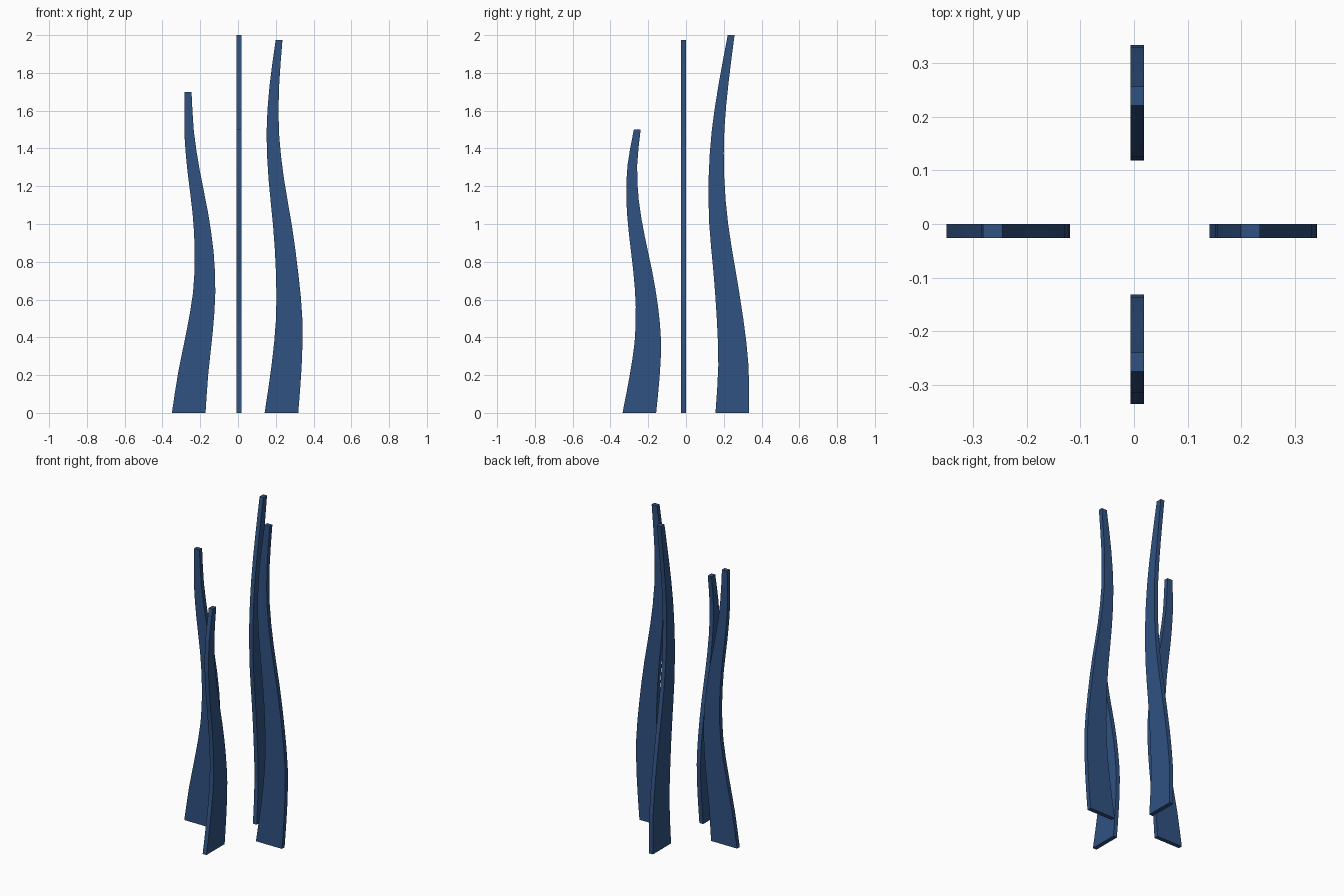
import bpy, bmesh

if "Cube" in bpy.data.objects:
    bpy.data.objects.remove(bpy.data.objects["Cube"])

blue = bpy.data.materials.new("blade_blue")
blue.diffuse_color = (0.03, 0.085, 0.22, 1)
blue.use_nodes = True
blue.node_tree.nodes["Principled BSDF"].inputs["Base Color"].default_value = blue.diffuse_color

THICK = 0.026
# shared taper: blade width at nine evenly spaced heights
WIDTHS = [0.178, 0.16, 0.14, 0.118, 0.10, 0.082, 0.066, 0.051, 0.036]


def smooth(vals, n=2):
    """Catmull-Rom resampling with n steps per span."""
    p = [2 * vals[0] - vals[1]] + vals + [2 * vals[-1] - vals[-2]]
    out = []
    for i in range(1, len(p) - 2):
        a, b, c, d = p[i - 1:i + 3]
        for k in range(n):
            t = k / n
            out.append(0.5 * (2 * b + (c - a) * t + (2 * a - 5 * b + 4 * c - d) * t ** 2
                              + (3 * b - a - 3 * c + d) * t ** 3))
    return out + [vals[-1]]


def blade(name, height, centres, axis, offset):
    """Wavy tapered board lying in the XZ or YZ plane, from offset to offset + THICK."""
    mids, widths = smooth(centres), smooth(WIDTHS)
    last = len(mids) - 1
    left = [(m - w / 2, height * i / last) for i, (m, w) in enumerate(zip(mids, widths))]
    right = [(m + w / 2, height * i / last) for i, (m, w) in enumerate(zip(mids, widths))]
    bm = bmesh.new()
    verts = [bm.verts.new((u, offset, z) if axis == 'X' else (offset, u, z))
             for u, z in right + left[::-1]]
    face = bm.faces.new(verts)
    ext = bmesh.ops.extrude_face_region(bm, geom=[face])
    moved = [g for g in ext["geom"] if isinstance(g, bmesh.types.BMVert)]
    bmesh.ops.translate(bm, verts=moved,
                        vec=(0, THICK, 0) if axis == 'X' else (THICK, 0, 0))
    bmesh.ops.recalc_face_normals(bm, faces=bm.faces)
    mesh = bpy.data.meshes.new(name)
    bm.to_mesh(mesh)
    bm.free()
    mesh.materials.append(blue)
    obj = bpy.data.objects.new(name, mesh)
    bpy.context.collection.objects.link(obj)


# four blades around the centre, each with its own sway
blade("left_blade", 1.7,
      [-0.261, -0.237, -0.204, -0.179, -0.179, -0.2, -0.234, -0.259, -0.264], 'X', -0.026)
blade("right_blade", 1.975,
      [0.23, 0.257, 0.271, 0.26, 0.236, 0.203, 0.184, 0.192, 0.2175], 'X', -0.026)
blade("front_blade", 1.5,
      [-0.247, -0.22, -0.202, -0.207, -0.229, -0.26, -0.283, -0.284, -0.258], 'Y', -0.007)
blade("back_blade", 2.0,
      [0.245, 0.251, 0.233, 0.204, 0.173, 0.161, 0.17, 0.2, 0.239], 'Y', -0.007)
